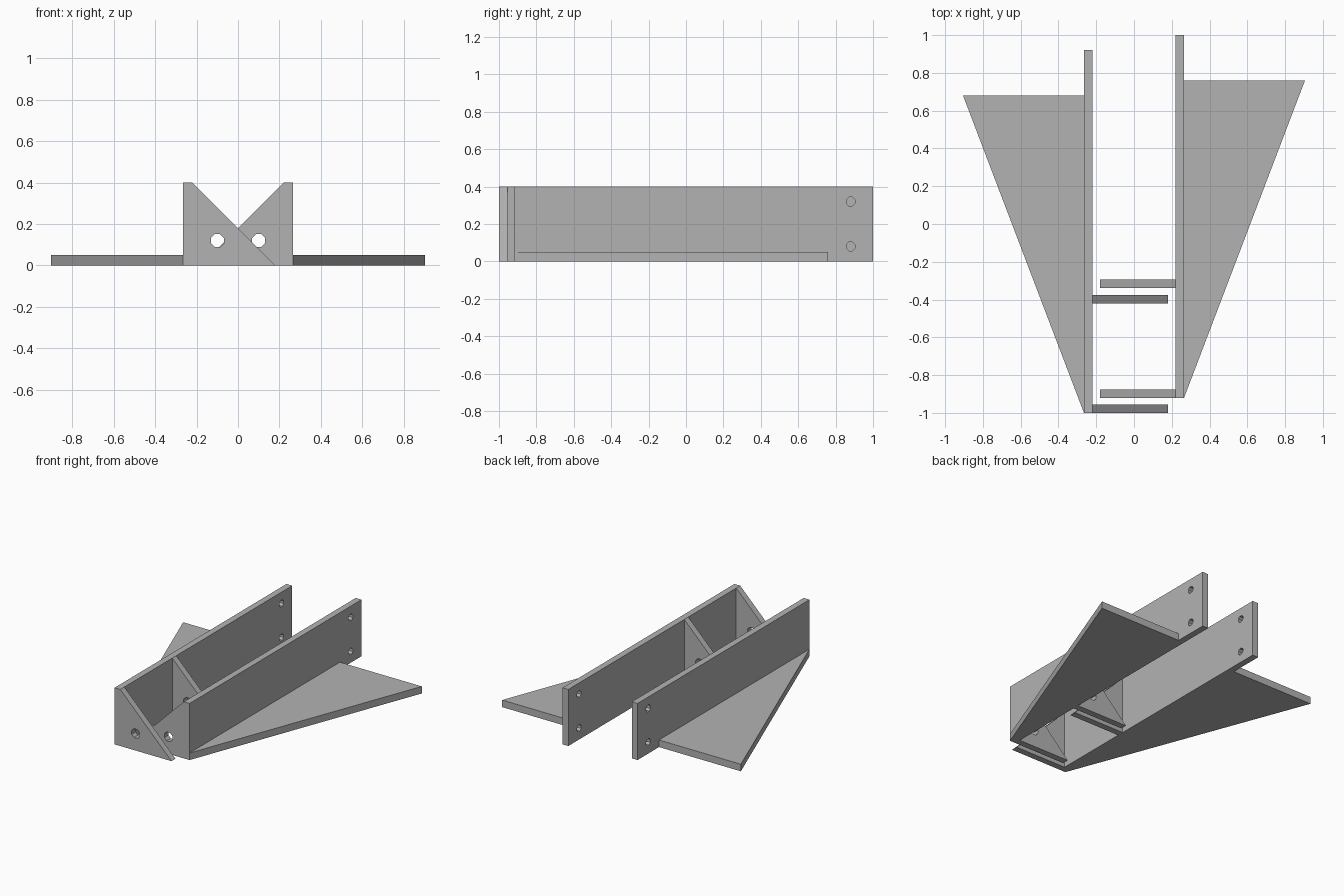
import bpy, bmesh, math
from mathutils import Vector

cube = bpy.data.objects.get("Cube")
if cube:
    bpy.data.objects.remove(cube, do_unlink=True)

GREY = (0.45, 0.45, 0.45, 1)
mat = bpy.data.materials.new("plain grey")
mat.use_nodes = True
mat.diffuse_color = GREY
mat.node_tree.nodes["Principled BSDF"].inputs["Base Color"].default_value = GREY

T = 0.045          # plate thickness
INNER = 0.22       # inner face of each side wall
OUTER = INNER + T


def prism(name, points, offset):
    """Solid made by sweeping a flat outline along an offset."""
    bm = bmesh.new()
    face = bm.faces.new([bm.verts.new(p) for p in points])
    swept = bmesh.ops.extrude_face_region(bm, geom=[face])["geom"]
    bmesh.ops.translate(bm, vec=Vector(offset),
                        verts=[v for v in swept if isinstance(v, bmesh.types.BMVert)])
    bmesh.ops.recalc_face_normals(bm, faces=bm.faces)
    mesh = bpy.data.meshes.new(name)
    bm.to_mesh(mesh)
    bm.free()
    mesh.materials.append(mat)
    obj = bpy.data.objects.new(name, mesh)
    bpy.context.collection.objects.link(obj)
    return obj


def drill(obj, centre, radius, axis):
    """Eight-sided bolt hole through a plate, along x or y."""
    ring = []
    for i in range(8):
        a = math.tau * (i + 0.5) / 8
        u, w = radius * math.cos(a), radius * math.sin(a)
        ring.append(Vector(centre) + Vector((-T, u, w) if axis == "x" else (u, -T, w)))
    sweep = (2 * T, 0, 0) if axis == "x" else (0, 2 * T, 0)
    cutter = prism("hole_cutter", ring, sweep)
    cutter.hide_render = True
    mod = obj.modifiers.new("hole", "BOOLEAN")
    mod.operation, mod.solver, mod.object = "DIFFERENCE", "EXACT", cutter
    bpy.context.view_layer.objects.active = obj
    bpy.ops.object.modifier_apply(modifier=mod.name)
    bpy.data.objects.remove(cutter, do_unlink=True)


# Each half is a mirrored bracket, the left one set further back
for side, s, front in (("right", -1, -1.0), ("left", 1, -0.92)):
    # Upright wall with two bolt holes near its back end
    wall = prism(side + "_wall",
                 [(s * INNER, front, 0), (s * INNER, front + 1.92, 0),
                  (s * INNER, front + 1.92, 0.4), (s * INNER, front, 0.4)],
                 (s * T, 0, 0))
    for z in (0.08, 0.32):
        drill(wall, (s * (INNER + T / 2), front + 1.8, z), 0.025, "x")

    # Flat triangular fin
    prism(side + "_fin",
          [(s * OUTER, front, 0), (s * 0.905, front + 1.68, 0),
           (s * OUTER, front + 1.68, 0)],
          (0, 0, 0.05))

    # Two triangular ribs reaching inward, each with one bolt hole
    for place, y in (("front", front), ("middle", front + 0.58)):
        rib = prism(side + "_" + place + "_rib",
                    [(s * INNER, y, 0), (s * -0.18, y, 0), (s * INNER, y, 0.4)],
                    (0, T, 0))
        drill(rib, (s * 0.1, y + T / 2, 0.12), 0.034, "y")
